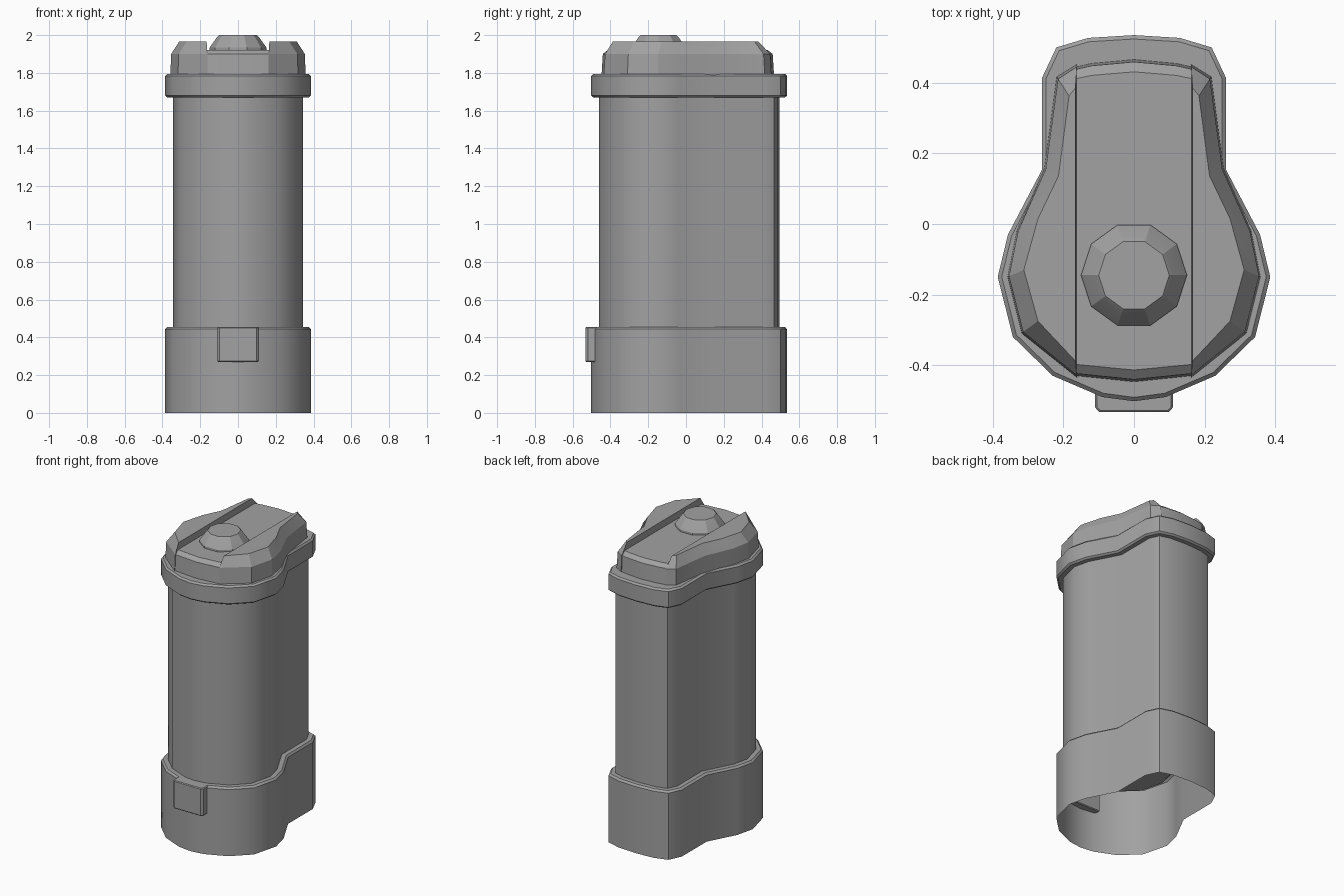
import bpy, bmesh, math
from mathutils import Vector

cube = bpy.data.objects.get("Cube")
if cube:
    bpy.data.objects.remove(cube, do_unlink=True)

grey = bpy.data.materials.new("plain_grey")
grey.use_nodes = True
COLOR = (0.36, 0.36, 0.36, 1)
grey.diffuse_color = COLOR
grey.node_tree.nodes["Principled BSDF"].inputs["Base Color"].default_value = COLOR


def ring_inset(points, d):
    """Inset a counter-clockwise closed outline by d with mitred corners."""
    pts = [Vector(p) for p in points]
    out = []
    for i, p in enumerate(pts):
        a = (p - pts[i - 1]).normalized()
        b = (pts[(i + 1) % len(pts)] - p).normalized()
        n1, n2 = Vector((-a.y, a.x)), Vector((-b.y, b.x))
        out.append(p + (n1 + n2) * d / (1 + n1.dot(n2)))
    return out


def loft(name, levels, bottom=True, top=True, angle=35):
    """Skin a stack of (outline, z) levels."""
    bm = bmesh.new()
    rings = [[bm.verts.new((p[0], p[1], z)) for p in pts] for pts, z in levels]
    for low, high in zip(rings, rings[1:]):
        for i in range(len(low)):
            j = (i + 1) % len(low)
            bm.faces.new((low[i], low[j], high[j], high[i]))
    if bottom:
        bm.faces.new(rings[0][::-1])
    if top:
        bm.faces.new(rings[-1])
    mesh = bpy.data.meshes.new(name)
    bm.to_mesh(mesh)
    bm.free()
    obj = bpy.data.objects.new(name, mesh)
    bpy.context.collection.objects.link(obj)
    mesh.materials.append(grey)
    bpy.ops.object.select_all(action='DESELECT')
    obj.select_set(True)
    bpy.context.view_layer.objects.active = obj
    bpy.ops.object.shade_smooth_by_angle(angle=math.radians(angle))
    return obj


def mirrored(half):
    """Close a front-to-back right half (with both centre points) across x = 0."""
    return half + [(-x, y) for x, y in half[-2:0:-1]]


# Keyhole-shaped plan shared by base, body and collar
plan = mirrored([(0, -0.502), (0.09, -0.49), (0.23, -0.43), (0.343, -0.32),
                 (0.386, -0.15), (0.357, -0.03), (0.26, 0.155), (0.26, 0.415),
                 (0.22, 0.50), (0.13, 0.527), (0, 0.535)])
edge = ring_inset(plan, 0.011)
body_plan = ring_inset(plan, 0.04)

# Hollow base skirt, open underneath
loft("base_skirt", [(plan, 0), (plan, 0.443), (edge, 0.455),
                    (ring_inset(plan, 0.045), 0.455)], bottom=False, top=False)
loft("body", [(body_plan, 0.42), (body_plan, 1.70)])
loft("collar", [(edge, 1.67), (plan, 1.68), (plan, 1.784), (edge, 1.795)])

# Front latch tab
tab = [(-0.11, -0.455), (-0.11, -0.52), (-0.098, -0.533),
       (0.098, -0.533), (0.11, -0.52), (0.11, -0.455)]
loft("front_tab", [(ring_inset(tab, 0.004), 0.27), (tab, 0.275),
                   (tab, 0.45), (ring_inset(tab, 0.005), 0.455)])

# Raised lid rails on both sides
foot = [(0.162, -0.435), (0.318, -0.31), (0.358, -0.15), (0.332, -0.02),
        (0.254, 0.157), (0.219, 0.417), (0.162, 0.452)]
crown = [(0.166, -0.388), (0.272, -0.275), (0.312, -0.13), (0.272, 0.015),
         (0.214, 0.136), (0.184, 0.363), (0.166, 0.385)]
shoulder = [(x if x < 0.17 else x - 0.004, y * 0.985) for x, y in foot]
for side, sign in (("left", 1), ("right", -1)):
    levels = []
    for pts, z in ((foot, 1.79), (shoulder, 1.90), (crown, 1.965)):
        ring = [(sign * x, y) for x, y in pts]
        levels.append((ring if sign > 0 else ring[::-1], z))
    loft(side + "_lid_rail", levels, angle=20)

# Sunken lid channel with chamfered ends
channel = mirrored([(0, -0.447), (0.164, -0.43), (0.164, 0.445), (0.12, 0.455), (0, 0.466)])
loft("lid_channel", [(channel, 1.79), ([(x, y * 0.985) for x, y in channel], 1.90),
                     ([(x, y * 0.925) for x, y in channel], 1.922)], angle=20)


# Ten-sided button on the lid
def decagon(r):
    return [(r * math.cos(math.tau * i / 10), r * math.sin(math.tau * i / 10) - 0.145)
            for i in range(10)]


loft("lid_button", [(decagon(0.15), 1.91), (decagon(0.15), 1.935),
                    (decagon(0.112), 1.988), (decagon(0.1), 2.0)], angle=15)
